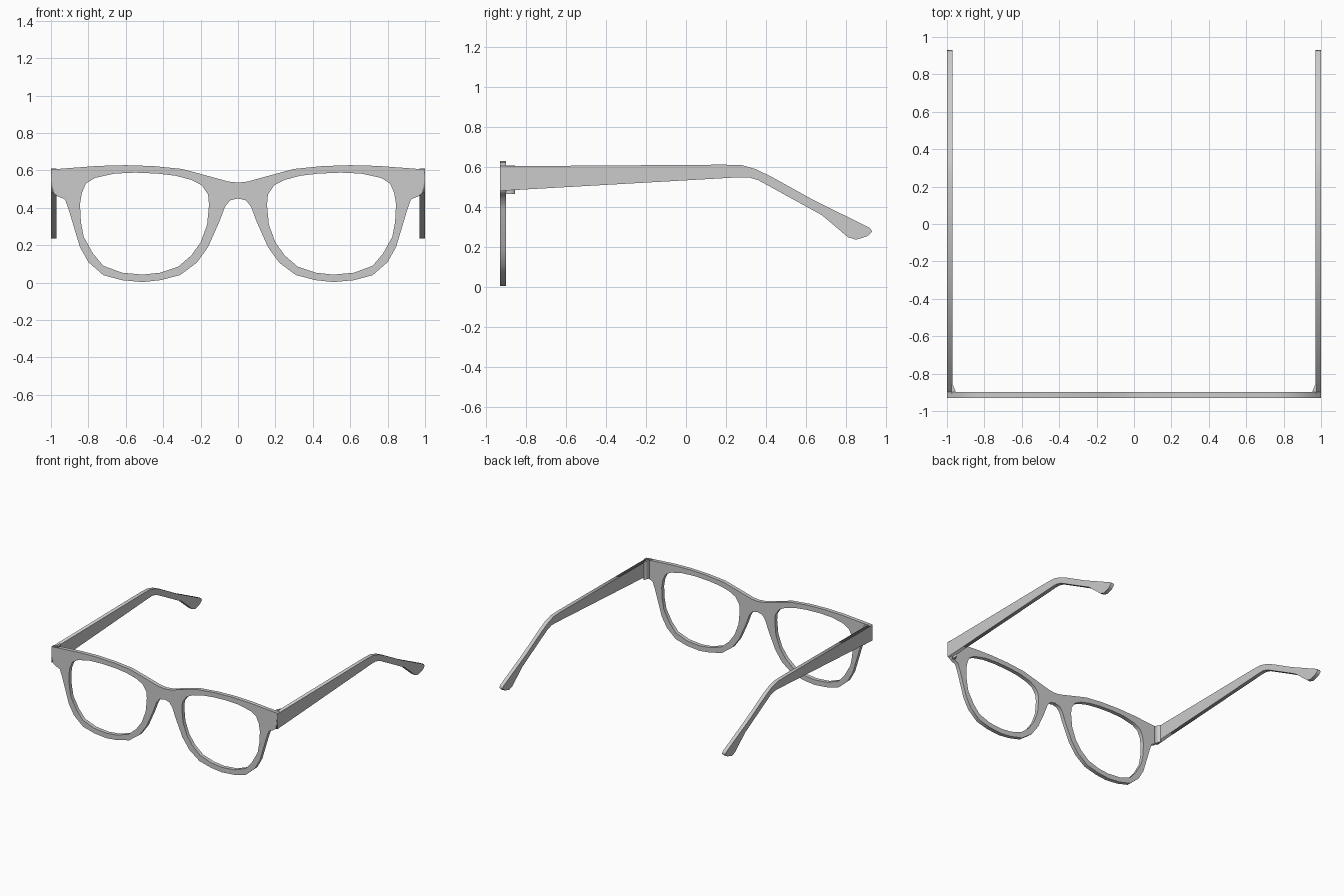
import bpy
from mathutils import Matrix, Vector

if "Cube" in bpy.data.objects:
    bpy.data.objects.remove(bpy.data.objects["Cube"])


def plate(name, loops, u, v, origin, half):
    """Flat plate: outlines drawn in axes u, v and extruded both ways by half."""
    cu = bpy.data.curves.new(name, 'CURVE')
    cu.dimensions = '2D'
    cu.fill_mode = 'BOTH'
    cu.extrude = half
    for pts in loops:
        s = cu.splines.new('POLY')
        s.points.add(len(pts) - 1)
        for p, (a, b) in zip(s.points, pts):
            p.co = (a, b, 0, 1)
        s.use_cyclic_u = True
    ob = bpy.data.objects.new(name, cu)
    bpy.context.collection.objects.link(ob)
    u, v = Vector(u), Vector(v)
    m = Matrix((u, v, u.cross(v))).transposed().to_4x4()
    m.translation = origin
    ob.matrix_world = m
    bpy.ops.object.select_all(action='DESELECT')
    ob.select_set(True)
    bpy.context.view_layer.objects.active = ob
    bpy.ops.object.convert(target='MESH')
    return bpy.context.object


def flip(pts):
    return [(-x, z) for x, z in reversed(pts)]


# Front frame: right half of the outline, from bridge top round to bridge underside
outer = [(0, .535), (.05, .54), (.17, .573), (.3, .608), (.45, .623), (.6, .628),
         (.75, .624), (1, .605), (.987, .48), (.965, .462), (.925, .445), (.905, .39),
         (.845, .19), (.8, .11), (.72, .04), (.62, .013), (.51, .003), (.417, .013),
         (.31, .04), (.22, .107), (.16, .19), (.1, .325), (.07, .405), (.043, .44), (0, .45)]
lens = [(.845, .42), (.84, .325), (.825, .245), (.775, .155), (.72, .09), (.62, .053),
        (.51, .043), (.417, .053), (.32, .085), (.25, .145), (.2, .215), (.165, .31),
        (.155, .417), (.16, .47), (.193, .52), (.25, .55), (.337, .572), (.43, .583),
        (.55, .588), (.66, .583), (.765, .56), (.813, .53), (.835, .48)]
plate("front_frame", [outer + flip(outer[1:-1]), lens, flip(lens)],
      (1, 0, 0), (0, 0, 1), (0, -.915, 0), .0155)

# Temple side profile in y, z, with the drooping ear tip
temple = [(-.929, .602), (.19, .61), (.28, .607), (.35, .587), (.43, .548), (.63, .437),
          (.92, .293), (.93, .275), (.905, .252), (.85, .235), (.81, .247), (.68, .357),
          (.415, .503), (.36, .533), (.31, .547), (.27, .547), (-.929, .479)]
# Hinge block plan in x, y
hinge = [(.95, -.905), (.975, -.905), (.975, -.855), (.97, -.855)]

for side, sx in (("right", 1), ("left", -1)):
    plate("temple_" + side, [temple], (0, 1, 0), (0, 0, 1), (sx * .985, 0, 0), .015)
    block = hinge if sx == 1 else flip(hinge)
    plate("hinge_block_" + side, [block], (1, 0, 0), (0, 1, 0), (0, 0, .535), .072)
